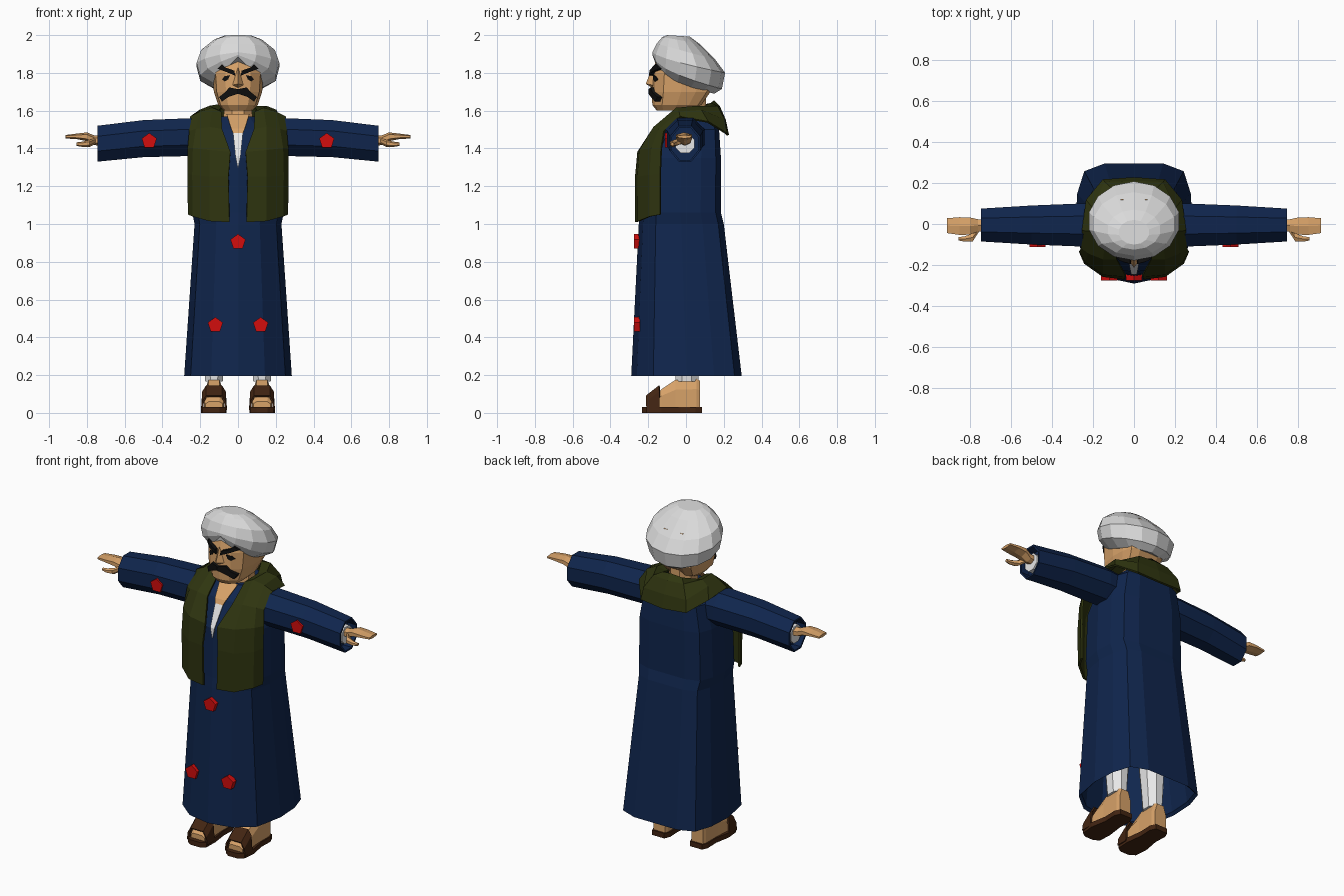
import bpy, bmesh, math

cube = bpy.data.objects.get("Cube")
if cube:
    bpy.data.objects.remove(cube, do_unlink=True)


def material(name, rgb):
    m = bpy.data.materials.new(name)
    m.use_nodes = True
    m.diffuse_color = (*rgb, 1)
    m.node_tree.nodes["Principled BSDF"].inputs["Base Color"].default_value = (*rgb, 1)
    return m


BLUE = material("navy_cloth", (0.005, 0.019, 0.075))
OLIVE = material("olive_cloth", (0.028, 0.035, 0.005))
GREY = material("turban_white", (0.70, 0.70, 0.70))
WHITE = material("linen_white", (0.80, 0.80, 0.80))
SKIN = material("skin", (0.68, 0.36, 0.14))
BROWN = material("brown_leather", (0.055, 0.018, 0.006))
RED = material("red", (0.65, 0.004, 0.004))
BLACK = material("black_hair", (0.005, 0.005, 0.005))


def build(name, verts, faces, mat, thick=0):
    bm = bmesh.new()
    vs = [bm.verts.new(v) for v in verts]
    for f in faces:
        bm.faces.new([vs[i] for i in f])
    bmesh.ops.remove_doubles(bm, verts=bm.verts, dist=1e-5)
    bmesh.ops.recalc_face_normals(bm, faces=bm.faces)
    me = bpy.data.meshes.new(name)
    bm.to_mesh(me)
    bm.free()
    me.materials.append(mat)
    ob = bpy.data.objects.new(name, me)
    bpy.context.collection.objects.link(ob)
    if thick:
        sol = ob.modifiers.new("thickness", 'SOLIDIFY')
        sol.thickness = thick
        sol.offset = 0
    return ob


def loft(name, rings, mat, caps=True, closed=True, thick=0):
    """Skin a list of equally long point rings."""
    n = len(rings[0])
    faces = []
    for r in range(len(rings) - 1):
        for i in range(n if closed else n - 1):
            j = (i + 1) % n
            faces.append((r * n + i, r * n + j, (r + 1) * n + j, (r + 1) * n + i))
    if caps:
        faces += [tuple(range(n)), tuple(range((len(rings) - 1) * n, len(rings) * n))]
    return build(name, [p for r in rings for p in r], faces, mat, thick)


def ring(axis, c, a, b, n=8, phase=None):
    """Ellipse of n points around c, across the given axis."""
    k = 1 if phase is not None else 1 / math.cos(math.pi / n)
    phase = math.pi / n if phase is None else phase
    pts = []
    for i in range(n):
        t = phase + 2 * math.pi * i / n
        u, v = a * k * math.cos(t), b * k * math.sin(t)
        off = {'x': (0, u, v), 'y': (u, 0, v), 'z': (u, v, 0)}[axis]
        pts.append(tuple(c[k2] + off[k2] for k2 in range(3)))
    return pts


BODY = [(0, -1), (.5, -.9), (.88, -.6), (1, 0), (.97, .5), (.85, .87), (.5, 1), (0, 1)]


def body_ring(z, w, yf, yb):
    """Symmetrical body cross-section with a ridged front."""
    half = [(x * w, (yf + yb) / 2 + y * (yb - yf) / 2, z) for x, y in BODY]
    return half + [(-x, y, q) for x, y, q in half[-2:0:-1]]


def side_name(s):
    return "left" if s > 0 else "right"


# Robe, open at the hem with an inner lining
loft("robe", [body_ring(*r) for r in [
    (0.90, .215, -.235, .185), (0.21, .270, -.275, .28), (0.195, .285, -.29, .295),
    (1.00, .230, -.25, .20), (1.06, .242, -.245, .185), (1.35, .235, -.235, .185),
    (1.50, .205, -.16, .175), (1.57, .12, -.08, .15)]], BLUE)

# Undershirt and bare chest in the neck opening
def strip(name, rows, mat):
    loft(name, [[(-x, y, z), (x, y, z)] for x, y, z in rows], mat, False, False, 0.004)

strip("undershirt", [(.002, -.246, 1.30), (.014, -.244, 1.36), (.026, -.181, 1.48)], WHITE)
strip("chest", [(.026, -.181, 1.48), (.036, -.168, 1.505), (.06, -.086, 1.58)], SKIN)

# Vest: rows run from the front hem, over the shoulder, to the back of the collar
VEST = [
    [(.045, -.264, 1.01), (.15, -.25, 1.015), (.235, -.19, 1.04), (.260, -.135, 1.05)],
    [(.050, -.264, 1.25), (.15, -.252, 1.25), (.238, -.19, 1.26), (.262, -.135, 1.27)],
    [(.040, -.252, 1.38), (.15, -.242, 1.39), (.235, -.18, 1.40), (.262, -.13, 1.40)],
    [(.085, -.168, 1.50), (.15, -.168, 1.51), (.22, -.14, 1.50), (.255, -.115, 1.49)],
    [(.090, -.06, 1.59), (.135, -.05, 1.61), (.20, -.035, 1.59), (.25, -.03, 1.565)],
    [(.100, .05, 1.60), (.15, .06, 1.62), (.20, .08, 1.60), (.23, .115, 1.54)],
    [(.065, .13, 1.635), (.10, .165, 1.62), (.14, .20, 1.55), (.15, .212, 1.48)],
    [(0, .145, 1.65), (0, .175, 1.62), (0, .205, 1.55), (0, .222, 1.47)]]
mirror = [[(-x, y, z) for x, y, z in row] for row in VEST[-2::-1]]
loft("vest", VEST + mirror, OLIVE, False, False, 0.012)

# Sleeves, cuffs and hands
for s in (1, -1):
    def arm_part(name, rows, mat, n=8):
        loft(side_name(s) + name, [ring('x', (s * x, y, z), hy, hz, n)
                                   for x, y, z, hy, hz in rows], mat)

    arm_part("_sleeve", [
        (.15, 0, 1.455, .095, .095), (.25, -.005, 1.46, .105, .10), (.5, -.005, 1.452, .095, .098),
        (.745, -.005, 1.425, .08, .095), (.745, -.005, 1.425, .07, .085),
        (.69, -.005, 1.425, .07, .085)], BLUE)
    arm_part("_undersleeve", [(.68, -.005, 1.425, .05, .05), (.735, -.005, 1.425, .05, .05)], WHITE)
    arm_part("_hand", [
        (.70, -.005, 1.44, .028, .024), (.76, -.007, 1.443, .03, .022), (.80, -.01, 1.462, .042, .02),
        (.85, -.01, 1.464, .043, .013), (.912, -.008, 1.462, .036, .008)], SKIN, 6)
    arm_part("_thumb", [
        (.755, -.025, 1.44, .012, .014), (.785, -.065, 1.427, .019, .016),
        (.825, -.073, 1.422, .013, .012), (.855, -.072, 1.423, .008, .008)], SKIN, 6)

# Red pentagon patches on the sleeves and skirt
for i, (x, y, z) in enumerate([(.47, -.095, 1.44), (-.47, -.095, 1.44), (0, -.258, .905),
                               (.12, -.26, .465), (-.12, -.26, .465)]):
    loft("patch_%d" % (i + 1), [ring('y', (x, y + d, z), .042, .042, 5, math.pi / 2)
                                for d in (.016, -.016)], RED)

# Neck and head
loft("neck", [ring('z', (0, .02, 1.50), .08, .085), ring('z', (0, .03, 1.68), .07, .075)], SKIN)
loft("head", [body_ring(*r) for r in [
    (1.60, .075, -.155, .02), (1.63, .105, -.178, .08), (1.70, .128, -.182, .13),
    (1.80, .135, -.178, .14), (1.90, .12, -.15, .12)]], SKIN)

# Nose
build("nose", [(0, -.178, 1.83), (.03, -.172, 1.735), (-.03, -.172, 1.735),
               (0, -.213, 1.742), (0, -.178, 1.72)],
      [(0, 1, 3), (0, 3, 2), (1, 4, 3), (2, 3, 4)], SKIN)


def face_y(x):
    """Depth of the face at distance x from its middle."""
    x = abs(x)
    return -.181 + x * .25 if x < .066 else -.1645 + (x - .066) * .95


# Brows, eyes and moustache follow the curve of the face
FEATURES = {
    "brow": [(.014, 1.785), (.02, 1.812), (.07, 1.83), (.085, 1.846), (.108, 1.822), (.07, 1.808)],
    "eye": [(.042, 1.788), (.072, 1.782), (.085, 1.765), (.07, 1.755), (.052, 1.765)],
    "moustache": [(0, 1.69), (0, 1.714), (.045, 1.723), (.072, 1.695), (.1, 1.672),
                  (.085, 1.648), (.05, 1.673)]}
for part, outline in FEATURES.items():
    out = .006 if part == "eye" else .018
    for s in (1, -1):
        loft(side_name(s) + "_" + part, [[(s * x, face_y(x) + d, z) for x, z in outline]
                                         for d in (.012, -out)], BLACK)

# Turban: tilted rings (front z, back z, half width, front y, back y, falloff)
rings = []
for zf, zb, w, yf, yb, p in [
        (1.885, 1.69, .138, -.168, .15, .4), (1.895, 1.715, .205, -.178, .19, .55),
        (1.91, 1.80, .225, -.178, .207, .7), (1.955, 1.87, .20, -.155, .155, 1),
        (1.99, 1.955, .13, -.125, .07, 1), (2.0, 1.992, .075, -.10, .02, 1)]:
    row = []
    for i in range(14):
        t = 2 * math.pi * i / 14
        fall = (1 - math.cos(t)) / 2
        row.append((w * math.sin(t), (yf + yb) / 2 - (yb - yf) / 2 * math.cos(t),
                    zf + (zb - zf) * max(fall, 0) ** p))
    rings.append(row)
loft("turban", rings, GREY)

# Legs, feet and sandals
for s in (1, -1):
    cx, side = s * .127, side_name(s)
    loft(side + "_trouser_leg", [ring('z', (cx, .005, .165), .046, .06),
                                 ring('z', (cx, .005, .28), .055, .065),
                                 ring('z', (s * .11, 0, .85), .085, .10)], WHITE)
    foot = []
    for y, hw, top in [(.075, .038, .17), (.055, .046, .18), (-.055, .046, .175),
                       (-.13, .052, .125), (-.185, .052, .08), (-.205, .046, .06)]:
        foot.append([(cx + u * hw, y, .025 + v * (top - .025)) for u, v in
                     [(-1, 0), (1, 0), (1, .65), (.6, 1), (-.6, 1), (-1, .65)]])
    loft(side + "_foot", foot, SKIN)
    outline = [(-.04, .085), (.04, .085), (.055, .05), (.052, -.03), (.07, -.13),
               (.062, -.21), (.03, -.232), (-.03, -.232), (-.062, -.21), (-.065, -.13), (-.052, -.03),
               (-.055, .05)]
    loft(side + "_sole", [[(cx + s * x, y, z) for x, y in outline] for z in (0, .03)], BROWN)
    strap = []
    for y, h in [(-.21, .088), (-.14, .142)]:
        strap.append([(cx + x, y, z) for x, z in
                      [(-.064, .015), (-.058, h - .03), (-.04, h), (.04, h), (.058, h - .03), (.064, .015)]])
    loft(side + "_strap", strap, BROWN, False, False, 0.01)
